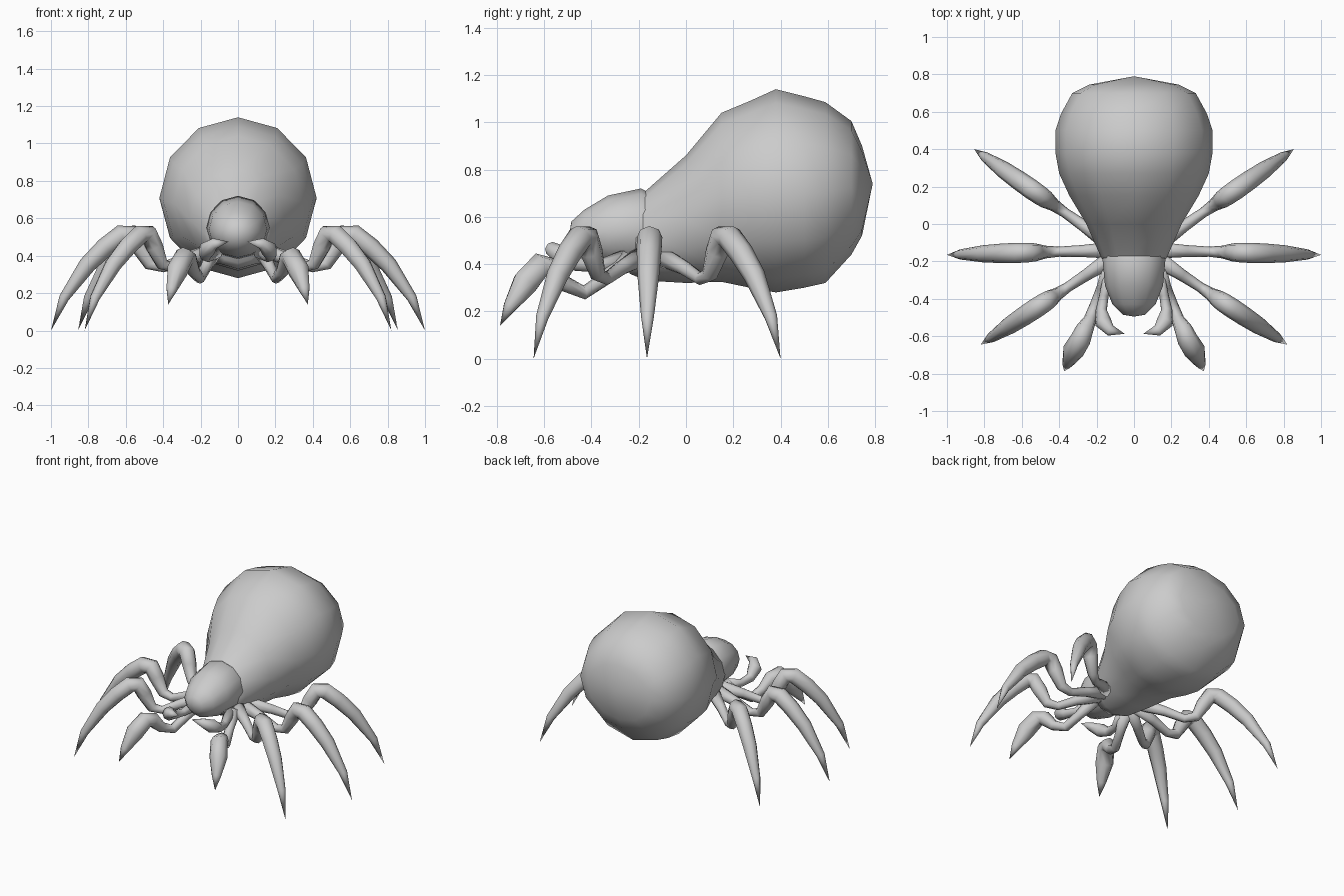
import bpy, bmesh, math
from mathutils import Vector

if "Cube" in bpy.data.objects:
    bpy.data.objects.remove(bpy.data.objects["Cube"])

grey = bpy.data.materials.new("plain grey")
grey.diffuse_color = (0.6, 0.6, 0.6, 1)
grey.use_nodes = True
grey.node_tree.nodes["Principled BSDF"].inputs["Base Color"].default_value = grey.diffuse_color


def loft(name, rings, start=None, end=None):
    """Skin a list of rings; each end closes on a point or a flat cap."""
    bm = bmesh.new()
    loops = [[bm.verts.new(p) for p in ring] for ring in rings]
    n = len(loops[0])
    for a, b in zip(loops, loops[1:]):
        for i in range(n):
            j = (i + 1) % n
            bm.faces.new((a[i], a[j], b[j], b[i]))
    for loop, tip in ((loops[0], start), (loops[-1], end)):
        if tip is None:
            bm.faces.new(loop)
        else:
            v = bm.verts.new(tip)
            for i in range(n):
                bm.faces.new((loop[i], loop[(i + 1) % n], v))
    bmesh.ops.recalc_face_normals(bm, faces=bm.faces)
    mesh = bpy.data.meshes.new(name)
    bm.to_mesh(mesh)
    bm.free()
    mesh.materials.append(grey)
    obj = bpy.data.objects.new(name, mesh)
    bpy.context.collection.objects.link(obj)
    for p in mesh.polygons:
        p.use_smooth = True
    return obj


def body_ring(y, bottom, top, half_width, sides=12):
    mid, h = (top + bottom) / 2, (top - bottom) / 2
    return [Vector((half_width * math.sin(2 * math.pi * i / sides), y,
                    mid + h * math.cos(2 * math.pi * i / sides))) for i in range(sides)]


def limb(name, path, ref, sides=8):
    """Tapered tube through (x, y, z, radius) points, mirrored to both sides."""
    pts = [Vector(p[:3]) for p in path]
    rings = []
    for i, p in enumerate(pts[:-1]):
        t = (pts[i + 1] - pts[max(i - 1, 0)]).normalized()
        u = (ref - t * ref.dot(t)).normalized()
        v = t.cross(u)
        rings.append([p + path[i][3] * (u * math.cos(2 * math.pi * k / sides)
                                        + v * math.sin(2 * math.pi * k / sides))
                      for k in range(sides)])
    flip = Vector((-1, 1, 1))
    loft("right_" + name, rings, end=pts[-1])
    loft("left_" + name, [[q * flip for q in r] for r in rings], end=pts[-1] * flip)


# Abdomen: narrow waist swelling to a big bulb (y, bottom, top, half width)
loft("abdomen", [body_ring(*r) for r in (
    (-0.24, 0.36, 0.65, 0.14), (-0.17, 0.33, 0.71, 0.18), (0.0, 0.32, 0.86, 0.255),
    (0.15, 0.325, 1.04, 0.345), (0.27, 0.30, 1.09, 0.40), (0.38, 0.28, 1.14, 0.42),
    (0.50, 0.30, 1.11, 0.42), (0.59, 0.32, 1.085, 0.39),
    (0.70, 0.44, 1.005, 0.33), (0.745, 0.52, 0.90, 0.24))], end=(0, 0.79, 0.74))

# Head
loft("head", [body_ring(*r) for r in (
    (-0.08, 0.42, 0.66, 0.13), (-0.19, 0.38, 0.72, 0.168), (-0.33, 0.39, 0.69, 0.155),
    (-0.43, 0.42, 0.63, 0.115), (-0.485, 0.47, 0.58, 0.06))], end=(0, -0.495, 0.525))

# Walking legs: (fraction along leg, height, radius)
PROFILE = ((0, 0.43, 0.045), (0.18, 0.385, 0.032), (0.32, 0.338, 0.027), (0.40, 0.355, 0.034),
           (0.46, 0.45, 0.048), (0.505, 0.515, 0.052), (0.57, 0.512, 0.054),
           (0.67, 0.445, 0.052), (0.78, 0.35, 0.046), (0.92, 0.175, 0.027), (1, 0.0, 0))
LEGS = {"rear_leg": ((0.14, -0.10), (0.855, 0.40)),
        "middle_leg": ((0.12, -0.14), (1.0, -0.165)),
        "fore_leg": ((0.13, -0.19), (0.82, -0.645))}
for name, (a, b) in LEGS.items():
    a, b = Vector(a), Vector(b)
    path = [(*a.lerp(b, f), z, r) for f, z, r in PROFILE]
    limb(name, path, Vector((a.y - b.y, b.x - a.x, 0)))

# Short front legs
limb("feeler", [(0.13, -0.24, 0.42, 0.045), (0.17, -0.34, 0.34, 0.03),
                (0.205, -0.43, 0.28, 0.03), (0.235, -0.51, 0.315, 0.034),
                (0.265, -0.565, 0.38, 0.048), (0.285, -0.615, 0.395, 0.055),
                (0.325, -0.68, 0.32, 0.058), (0.355, -0.745, 0.22, 0.03),
                (0.373, -0.787, 0.14, 0)], Vector((1, 0.5, 0)))

# Curved pincers beside the mouth
limb("pincer", [(0.12, -0.26, 0.42, 0.04), (0.16, -0.38, 0.39, 0.025),
                (0.175, -0.46, 0.40, 0.03), (0.165, -0.525, 0.435, 0.045),
                (0.125, -0.57, 0.465, 0.03), (0.05, -0.587, 0.475, 0)],
     Vector((0, 0, 1)))
